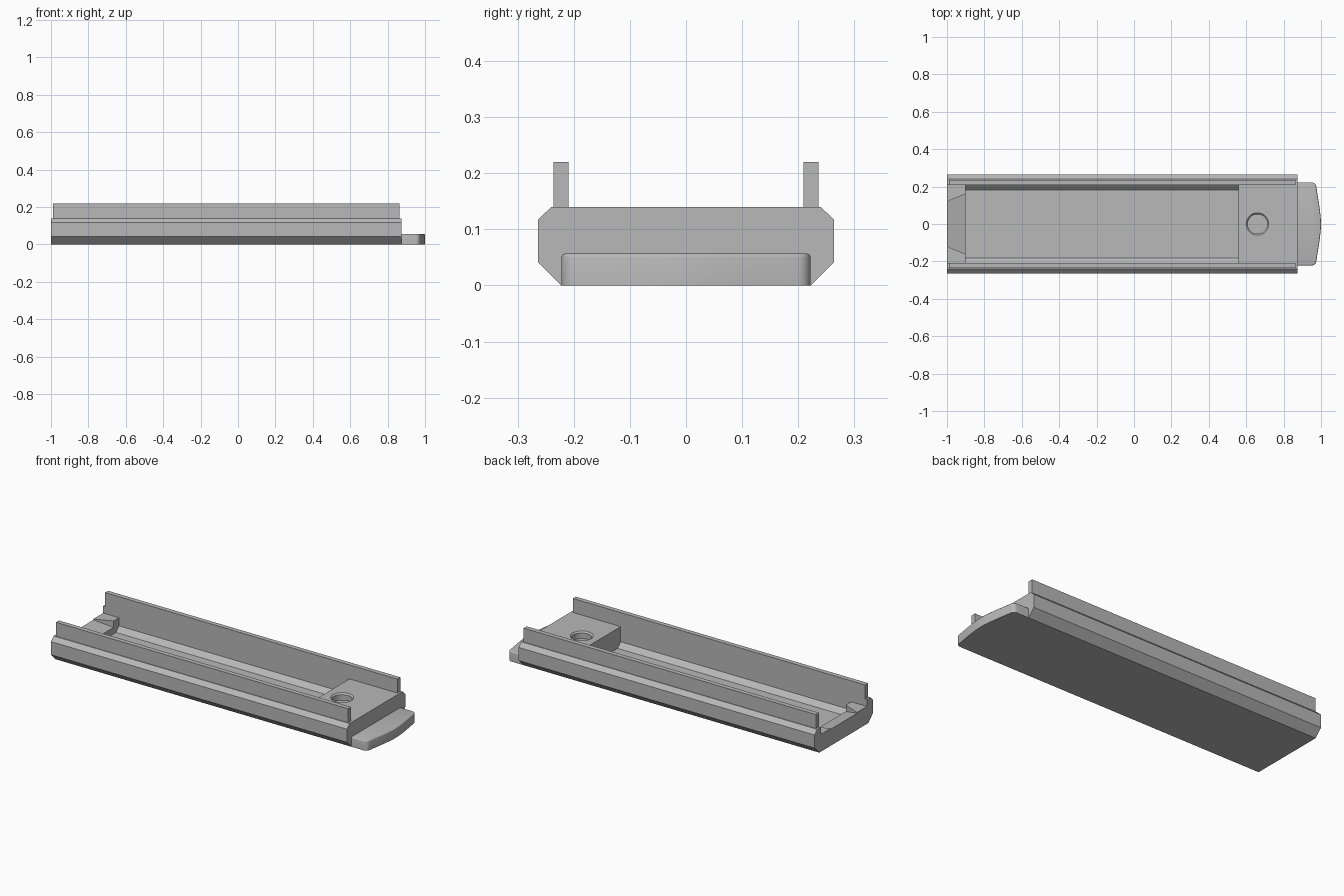
import bpy, bmesh, math
from mathutils import Vector

cube = bpy.data.objects.get("Cube")
if cube:
    bpy.data.objects.remove(cube, do_unlink=True)

grey = bpy.data.materials.new("plain grey")
grey.use_nodes = True
colour = (0.48, 0.48, 0.48, 1)
grey.diffuse_color = colour
grey.node_tree.nodes["Principled BSDF"].inputs["Base Color"].default_value = colour


def finish(bm, name):
    bmesh.ops.recalc_face_normals(bm, faces=bm.faces)
    mesh = bpy.data.meshes.new(name)
    bm.to_mesh(mesh)
    bm.free()
    mesh.materials.append(grey)
    obj = bpy.data.objects.new(name, mesh)
    bpy.context.collection.objects.link(obj)
    return obj


def prism(name, outline, offset):
    """Extrude a closed outline of 3D points by an offset."""
    bm = bmesh.new()
    face = bm.faces.new([bm.verts.new(p) for p in outline])
    moved = bmesh.ops.extrude_face_region(bm, geom=[face])["geom"]
    bmesh.ops.translate(bm, vec=Vector(offset),
                        verts=[v for v in moved if isinstance(v, bmesh.types.BMVert)])
    return finish(bm, name)


def long_prism(name, half, x0, x1):
    """Mirror a half profile of (y, z) points and extrude it along x."""
    profile = half + [(-y, z) for y, z in reversed(half)]
    return prism(name, [(x0, y, z) for y, z in profile], (x1 - x0, 0, 0))


def box(name, x0, x1, y0, y1, z0, z1):
    return prism(name, [(x0, y0, z0), (x1, y0, z0), (x1, y1, z0), (x0, y1, z0)],
                 (0, 0, z1 - z0))


def cone(name, x, r1, r2, z0, z1):
    bm = bmesh.new()
    bmesh.ops.create_cone(bm, cap_ends=True, segments=48, radius1=r1, radius2=r2, depth=z1 - z0)
    bmesh.ops.translate(bm, verts=bm.verts, vec=(x, 0, (z0 + z1) / 2))
    return finish(bm, name)


def activate(obj):
    bpy.ops.object.select_all(action="DESELECT")
    obj.select_set(True)
    bpy.context.view_layer.objects.active = obj


def cut(target, cutter):
    cutter.hide_render = True
    mod = target.modifiers.new("cut", "BOOLEAN")
    mod.operation, mod.solver, mod.object = "DIFFERENCE", "EXACT", cutter
    activate(target)
    bpy.ops.object.modifier_apply(modifier=mod.name)
    bpy.data.objects.remove(cutter, do_unlink=True)


TOP, INNER, END = 0.14, 0.209, 0.875

# Chamfered tray body
body = long_prism("tray_body", [(0.222, 0), (0.264, 0.042), (0.264, 0.117), (0.24, TOP)], -1, END)

# Long cavity with chamfered floor edges
cut(body, long_prism("cavity_cutter", [(0.181, 0.026), (INNER, 0.053), (INNER, 0.2)], -0.9, 0.56))

# Lowered open end with two pads and a ramp between them
cut(body, box("end_cutter", -1.1, -0.89, -INNER, INNER, 0.1, 0.2))
bm = bmesh.new()
for x, y, z in ((-1.01, 0.116, 0.098), (-0.89, 0.164, 0.06)):
    for side in (-1, 1):
        for height in (z, 0.2):
            bm.verts.new((x, side * y, height))
bmesh.ops.convex_hull(bm, input=bm.verts)
cut(body, finish(bm, "ramp_cutter"))

# Round recess with a chamfered rim in the end block
cut(body, cone("recess_cutter", 0.66, 0.052, 0.052, 0.1, 0.2))
cut(body, cone("rim_cutter", 0.66, 0.052, 0.068, TOP - 0.008, TOP + 0.008))

# Upright side rails
for name, side in (("front_rail", -1), ("back_rail", 1)):
    y0, y1 = sorted((side * INNER, side * 0.236))
    box(name, -0.988, 0.863, y0, y1, TOP - 0.002, 0.22)

# End tab: bowed front edge, rounded corners, soft top edge
outline = [(END - 0.005, -0.222)]
radius, cx, cy = 0.025, 0.95, 0.197
corner = [(cx + radius * math.sin(a), cy + radius * math.cos(a))
          for a in (math.radians(82 * i / 6) for i in range(7))]
bow = [(1 - 0.025 * (i / 8) ** 1.5, 0.19 * i / 8) for i in range(1, 8)]
outline += [(x, -y) for x, y in corner] + [(x, -y) for x, y in reversed(bow)]
outline += [(1, 0)] + bow + list(reversed(corner)) + [(END - 0.005, 0.222)]
tab = prism("end_tab", [(x, y, 0) for x, y in outline], (0, 0, 0.057))
bm = bmesh.new()
bm.from_mesh(tab.data)
rim = [e for e in bm.edges if all(v.co.z > 0.05 for v in e.verts)
       and any(v.co.x > END for v in e.verts)]
bmesh.ops.bevel(bm, geom=rim, offset=0.007, segments=3, profile=0.5, affect="EDGES")
bm.to_mesh(tab.data)
bm.free()

for obj in (body, tab):
    activate(obj)
    bpy.ops.object.shade_smooth_by_angle(angle=math.radians(32))
